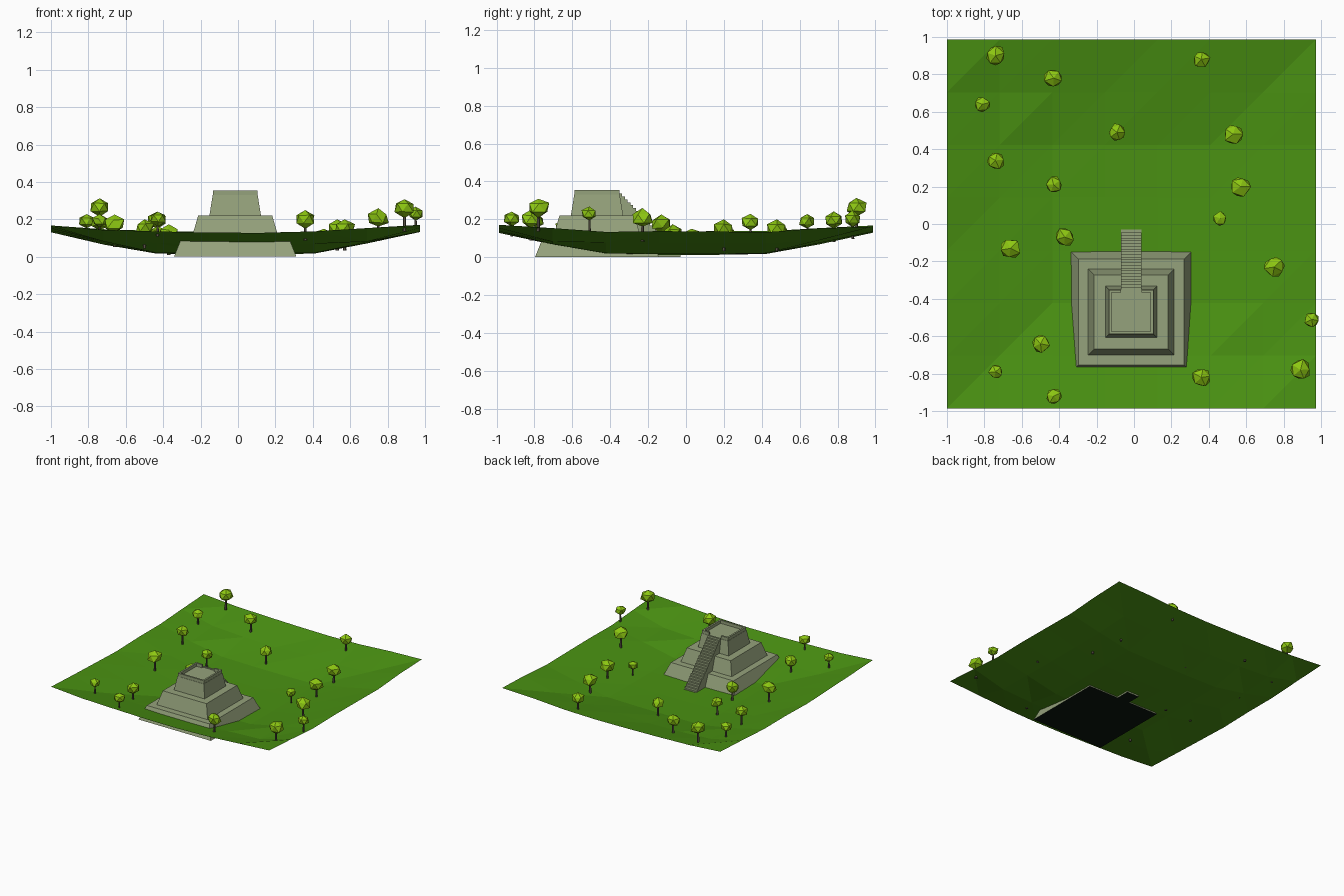
import bpy, bmesh, math, random
from mathutils import Matrix, Vector

if "Cube" in bpy.data.objects:
    bpy.data.objects.remove(bpy.data.objects["Cube"])

random.seed(4)
CX, CY = -0.015, -0.47          # pyramid centre


def material(name, rgb):
    m = bpy.data.materials.new(name)
    m.diffuse_color = (*rgb, 1)
    m.use_nodes = True
    m.node_tree.nodes["Principled BSDF"].inputs["Base Color"].default_value = m.diffuse_color
    return m


GRASS = material("grass green", (0.068, 0.285, 0.006))
LEAF = material("leaf lime", (0.27, 0.58, 0.006))
STONE = material("mossy stone", (0.30, 0.36, 0.20))
BARK = material("dull bark", (0.10, 0.085, 0.06))
DARK = material("dark base", (0.003, 0.008, 0.004))


def finish(name, bm, *mats):
    me = bpy.data.meshes.new(name)
    bm.to_mesh(me)
    bm.free()
    for m in mats:
        me.materials.append(m)
    ob = bpy.data.objects.new(name, me)
    bpy.context.collection.objects.link(ob)
    return ob


def darken_bottom(bm):
    bm.normal_update()
    for f in bm.faces:
        if f.normal.z < -0.9 and f.calc_center_median().z < 0.002:
            f.material_index = 1


# Valley floor: 8 x 8 point sheet rising in square rings towards the edge
RING = [0.012, 0.017, 0.07, 0.133]
bm = bmesh.new()
grid = []
for j in range(8):
    row = []
    for i in range(8):
        a, b = int(abs(i - 3.5)), int(abs(j - 3.5))
        hi, lo = max(a, b), min(a, b)
        z = RING[hi] + 0.034 * (lo / 3) ** 2
        if hi > 1:
            z += random.uniform(-0.006, 0.006)
        row.append(bm.verts.new((-1 + i * 1.972 / 7, -0.986 + j * 1.972 / 7, z)))
    grid.append(row)
for j in range(7):
    for i in range(7):
        a, b, c, d = grid[j][i], grid[j][i + 1], grid[j + 1][i + 1], grid[j + 1][i]
        bm.faces.new((a, b, c))
        bm.faces.new((a, c, d))
finish("valley_ground", bm, GRASS)


# Stepped pyramid tiers
def tier(name, z0, h0, z1, h1):
    bm = bmesh.new()
    bmesh.ops.create_cube(bm, size=2)
    for v in bm.verts:
        h, z = (h1, z1) if v.co.z > 0 else (h0, z0)
        v.co = (CX + v.co.x * h, CY + v.co.y * h, z)
    darken_bottom(bm)
    finish(name, bm, STONE, DARK)


tier("lower_tier", 0, 0.327, 0.11, 0.283)
tier("middle_tier", 0.11, 0.23, 0.22, 0.198)
tier("upper_tier", 0.22, 0.138, 0.33, 0.12)

# Parapet around the top platform, with a gap for the stairs
bm = bmesh.new()
H, T = 0.118, 0.014
SX0, SX1 = -0.07, 0.04
for x0, x1, y0, y1 in [
    (CX - H, CX + H, CY - H, CY - H + T),
    (CX - H, CX - H + T, CY - H + T, CY + H - T),
    (CX + H - T, CX + H, CY - H + T, CY + H - T),
    (CX - H, SX0, CY + H - T, CY + H),
    (SX1, CX + H, CY + H - T, CY + H),
]:
    mat = Matrix.Translation(((x0 + x1) / 2, (y0 + y1) / 2, 0.341)) @ \
        Matrix.Diagonal((x1 - x0, y1 - y0, 0.028, 1))
    bmesh.ops.create_cube(bm, size=1, matrix=mat)
finish("parapet", bm, STONE)

# Staircase: stepped side profile extruded sideways
N, Y_LOW, Y_TOP, Z_TOP = 22, -0.03, -0.352, 0.335
pts = [(Y_TOP, 0.0), (Y_LOW, 0.0)]
for k in range(N):
    y = Y_LOW + (Y_TOP - Y_LOW) * k / N
    y2 = Y_LOW + (Y_TOP - Y_LOW) * (k + 1) / N
    z = Z_TOP * (k + 1) / N
    pts += [(y, z), (y2, z)]
bm = bmesh.new()
face = bm.faces.new([bm.verts.new((SX0, y, z)) for y, z in pts])
ext = bmesh.ops.extrude_face_region(bm, geom=[face], use_keep_orig=True)
bmesh.ops.translate(bm, vec=(SX1 - SX0, 0, 0),
                    verts=[g for g in ext["geom"] if isinstance(g, bmesh.types.BMVert)])
bmesh.ops.recalc_face_normals(bm, faces=bm.faces)
darken_bottom(bm)
finish("staircase", bm, STONE, DARK)

# Trees: x, y, foliage height, foliage radius
TREES = [
    (-0.74, 0.90, 0.265, 0.058), (-0.43, 0.78, 0.195, 0.055), (-0.81, 0.64, 0.19, 0.043),
    (-0.74, 0.34, 0.185, 0.053), (-0.43, 0.21, 0.125, 0.05), (-0.09, 0.49, 0.135, 0.05),
    (0.36, 0.88, 0.2, 0.05), (0.53, 0.48, 0.15, 0.056), (0.57, 0.20, 0.15, 0.056),
    (0.46, 0.03, 0.12, 0.04), (0.75, -0.23, 0.205, 0.058), (0.95, -0.51, 0.23, 0.044),
    (0.89, -0.78, 0.262, 0.06), (0.36, -0.82, 0.2, 0.054), (-0.50, -0.64, 0.155, 0.053),
    (-0.74, -0.79, 0.19, 0.04), (-0.43, -0.92, 0.205, 0.046), (-0.37, -0.07, 0.125, 0.055),
    (-0.66, -0.13, 0.175, 0.058),
]
leaves, trunks = bmesh.new(), bmesh.new()
for x, y, z, r in TREES:
    spin = Matrix.Rotation(random.uniform(0, 6.28), 4, 'Z')
    new = bmesh.ops.create_icosphere(leaves, subdivisions=1, radius=r, matrix=spin)["verts"]
    for v in new:
        v.co *= random.uniform(0.86, 1.12)
        v.co.z *= 0.86
        v.co += Vector((x, y, z))
    length = 2.1 * r
    bmesh.ops.create_cone(trunks, cap_ends=True, segments=5, radius1=r * 0.17, radius2=r * 0.11,
                          depth=length, matrix=Matrix.Translation((x, y, z - length / 2)))
finish("tree_foliage", leaves, LEAF)
finish("tree_trunks", trunks, BARK)
